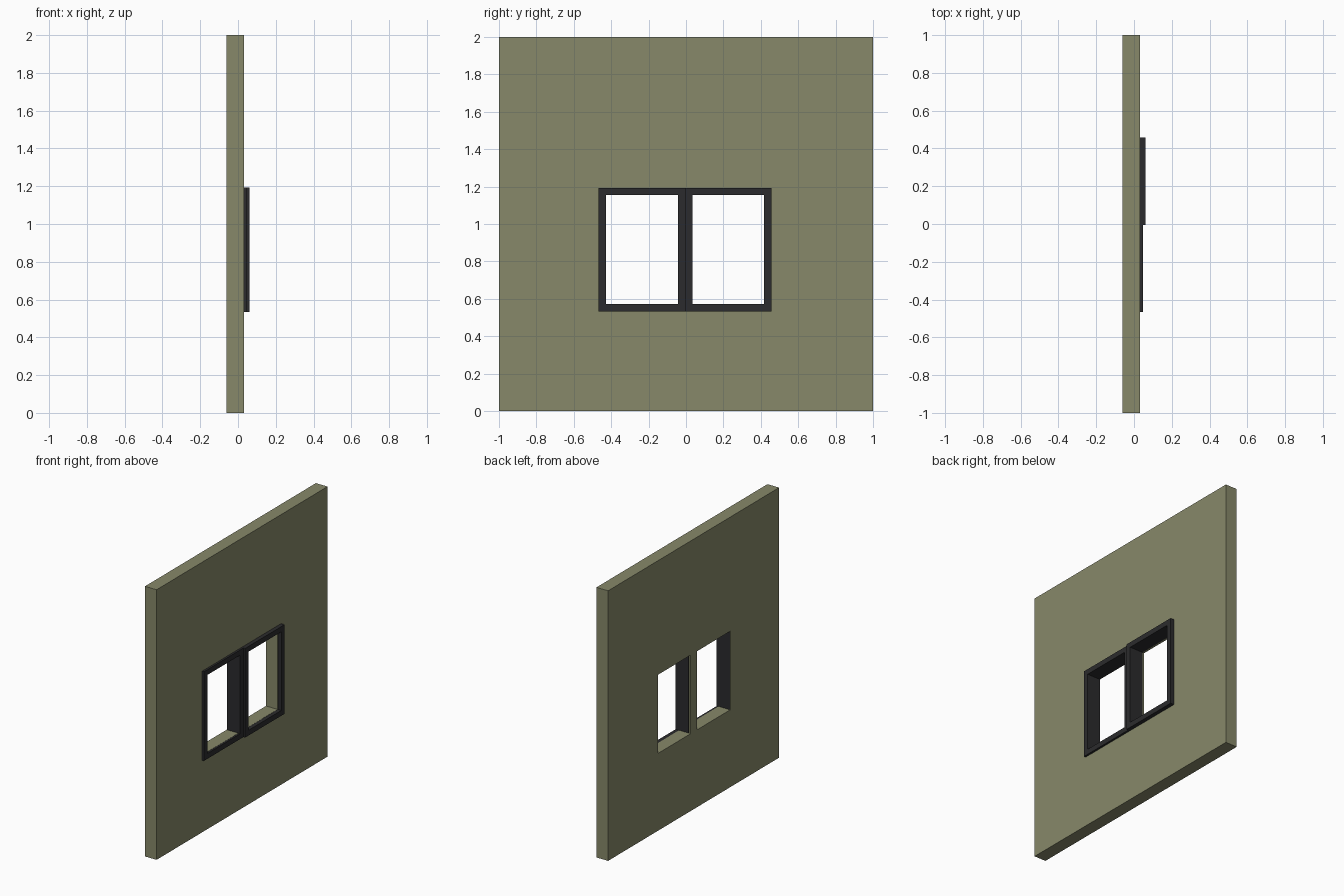
import bpy, bmesh

if "Cube" in bpy.data.objects:
    bpy.data.objects.remove(bpy.data.objects["Cube"])


def material(name, rgb):
    m = bpy.data.materials.new(name)
    m.diffuse_color = (*rgb, 1)
    m.use_nodes = True
    m.node_tree.nodes["Principled BSDF"].inputs["Base Color"].default_value = m.diffuse_color
    return m


def pierced_panel(name, x0, x1, ys, zs, holes, mat):
    """Slab between x0 and x1 on a y/z grid, leaving the hole cells (j, k) open."""
    bm = bmesh.new()
    grid = [[bm.verts.new((x0, y, z)) for z in zs] for y in ys]
    for j in range(len(ys) - 1):
        for k in range(len(zs) - 1):
            if (j, k) not in holes:
                bm.faces.new((grid[j][k], grid[j][k + 1],
                              grid[j + 1][k + 1], grid[j + 1][k]))
    # Extrude the sheet through the thickness
    ext = bmesh.ops.extrude_face_region(bm, geom=bm.faces[:], use_keep_orig=True)
    moved = [g for g in ext["geom"] if isinstance(g, bmesh.types.BMVert)]
    bmesh.ops.translate(bm, verts=moved, vec=(x1 - x0, 0, 0))
    bmesh.ops.recalc_face_normals(bm, faces=bm.faces[:])
    mesh = bpy.data.meshes.new(name)
    bm.to_mesh(mesh)
    bm.free()
    mesh.materials.append(mat)
    obj = bpy.data.objects.new(name, mesh)
    bpy.context.collection.objects.link(obj)
    return obj


olive = material("olive_wall", (0.243, 0.250, 0.144))
charcoal = material("charcoal_frame", (0.024, 0.024, 0.026))

# Wall with two window openings
pierced_panel("wall", -0.062, 0.033,
              [-1, -0.431, -0.043, 0.033, 0.416, 1],
              [0, 0.573, 1.155, 2], {(1, 1), (3, 1)}, olive)

# Two sliding window frames, one standing slightly further out
border = 0.039
for name, y0, y1, front in (("left_window_frame", -0.467, -0.005, 0.048),
                            ("right_window_frame", -0.005, 0.457, 0.062)):
    pierced_panel(name, front - 0.108, front,
                  [y0, y0 + border, y1 - border, y1],
                  [0.533, 0.533 + border, 1.193 - border, 1.193],
                  {(1, 1)}, charcoal)
